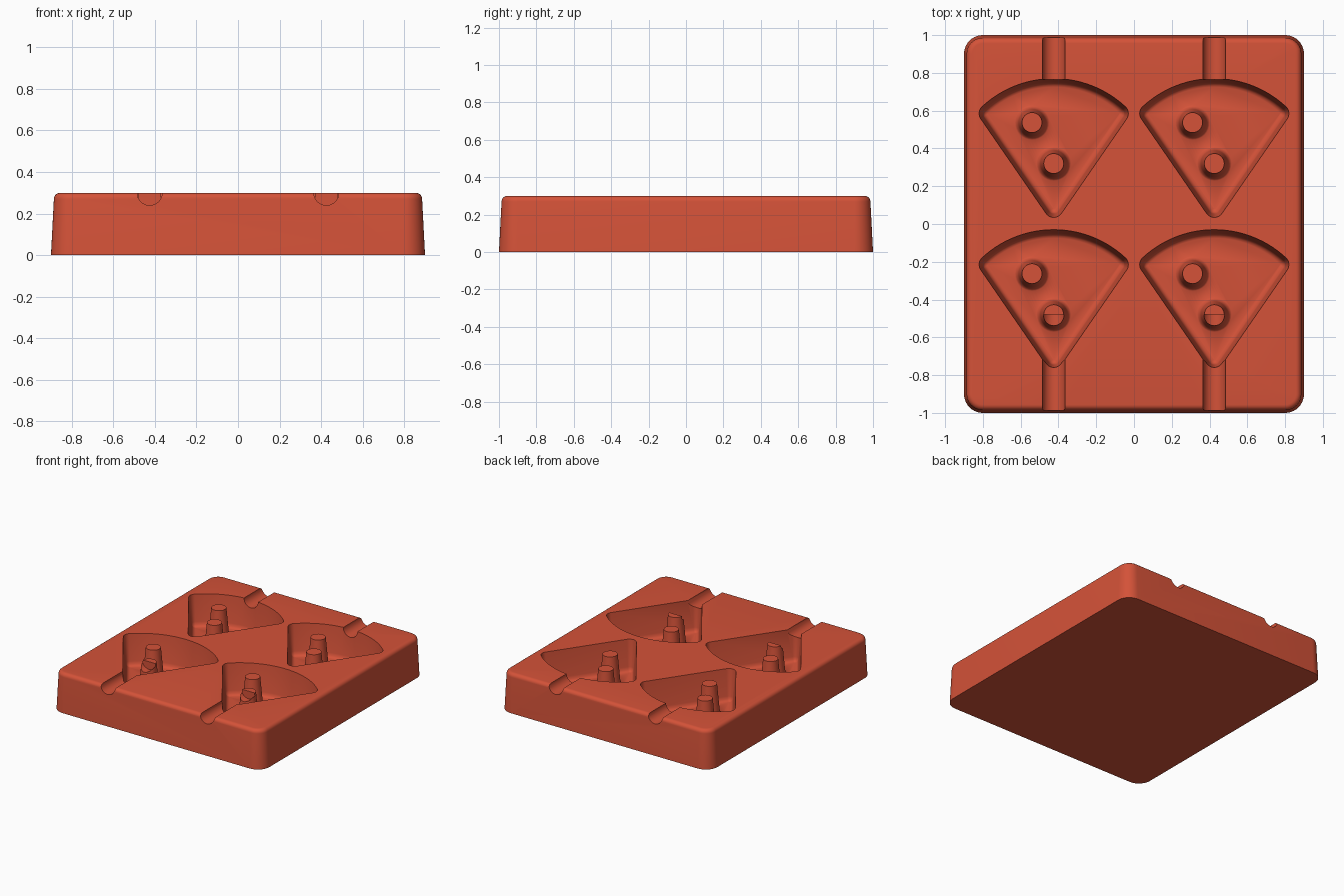
import bpy, bmesh, math
from mathutils import Vector

if "Cube" in bpy.data.objects:
    bpy.data.objects.remove(bpy.data.objects["Cube"])

red = bpy.data.materials.new("brick_red")
red.use_nodes = True
red.diffuse_color = (0.66, 0.085, 0.04, 1)
red.node_tree.nodes["Principled BSDF"].inputs["Base Color"].default_value = red.diffuse_color


def loft(name, rings):
    """Skin a stack of equal-length closed rings, bottom first, and cap both ends."""
    bm = bmesh.new()
    loops = [[bm.verts.new(p) for p in ring] for ring in rings]
    n = len(loops[0])
    for a, b in zip(loops, loops[1:]):
        for i in range(n):
            j = (i + 1) % n
            bm.faces.new((a[i], a[j], b[j], b[i]))
    bm.faces.new(loops[0][::-1])
    bm.faces.new(loops[-1])
    bmesh.ops.recalc_face_normals(bm, faces=bm.faces)
    mesh = bpy.data.meshes.new(name)
    bm.to_mesh(mesh)
    bm.free()
    mesh.materials.append(red)
    ob = bpy.data.objects.new(name, mesh)
    bpy.context.collection.objects.link(ob)
    return ob


def fan(x, y, start, end, steps):
    """Core point repeated with normals sweeping from start to end angle."""
    angles = [start + (end - start) * i / steps for i in range(steps + 1)]
    return [(Vector((x, y)), Vector((math.cos(a), math.sin(a)))) for a in angles]


def offset_rings(core, profile, cx=0, cy=0):
    """Offset a core outline along its normals for each (z, distance)."""
    return [[(cx + p.x + n.x * d, cy + p.y + n.y * d, z) for p, n in core]
            for z, d in profile]


def combine(target, tool, operation):
    mod = target.modifiers.new("cut", "BOOLEAN")
    mod.operation, mod.object, mod.solver = operation, tool, "EXACT"
    bpy.context.view_layer.objects.active = target
    bpy.ops.object.modifier_apply(modifier=mod.name)
    bpy.data.objects.remove(tool)


# Drafted block with rounded corners and top edge
block_core = []
for k, (sx, sy) in enumerate(((1, 1), (-1, 1), (-1, -1), (1, -1))):
    block_core += fan(sx * 0.8, sy * 0.9, k * math.pi / 2, (k + 1) * math.pi / 2, 10)
edge = [(0.27 + 0.03 * math.sin(t), 0.056 + 0.03 * math.cos(t))
        for t in (i * math.pi / 12 for i in range(7))]
block = loft("mould_block", offset_rings(block_core, [(0, 0.1)] + edge))

# Wedge outline: rounded tip, two rounded shoulders and a curved top
half, shoulder, tip, crown = 0.345, 0.185, -0.315, 0.32
sag = crown - shoulder
radius = (half ** 2 + sag ** 2) / (2 * sag)
sweep = math.asin(half / radius)
side = math.atan2(shoulder - tip, half) - math.pi / 2
up = math.pi / 2
wedge = fan(0, tip, -math.pi - side, side, 12)
wedge += fan(half, shoulder, side, up - sweep, 10)
for p, n in fan(0, crown - radius, up - sweep, up + sweep, 28)[1:-1]:
    wedge.append((p + n * radius, n))
wedge += fan(-half, shoulder, up + sweep, math.pi - side, 10)
floor = 0.06
pocket_profile = [(floor, 0.005), (0.064, 0.016), (0.075, 0.026), (0.095, 0.031),
                  (0.3, 0.05), (0.34, 0.054)]

# Tapered pegs with a flared foot
peg_profile = [(0.03, 0.095), (0.058, 0.095), (0.065, 0.084), (0.08, 0.075),
               (0.1, 0.071), (0.299, 0.053)]
circle = fan(0, 0, 0, 2 * math.pi, 32)[:-1]

for cx in (-0.425, 0.425):
    for cy in (-0.4, 0.4):
        combine(block, loft("pocket", offset_rings(wedge, pocket_profile, cx, cy)), "DIFFERENCE")
        for px, py in ((-0.115, 0.137), (0, -0.08)):
            peg = loft("peg", offset_rings(circle, peg_profile, cx + px, cy + py))
            combine(block, peg, "UNION")

# Half-round pouring channels from the front and back edges
for cx in (-0.425, 0.425):
    for y0, y1 in ((-1.1, -0.48), (0.68, 1.1)):
        rings = [[(cx + 0.06 * n.x, y, 0.3 + 0.06 * n.y) for p, n in circle] for y in (y0, y1)]
        combine(block, loft("channel", rings), "DIFFERENCE")

# Smooth shading with crisp edges
bpy.ops.object.select_all(action="DESELECT")
block.select_set(True)
bpy.context.view_layer.objects.active = block
bpy.ops.object.shade_smooth_by_angle(angle=math.radians(35))
